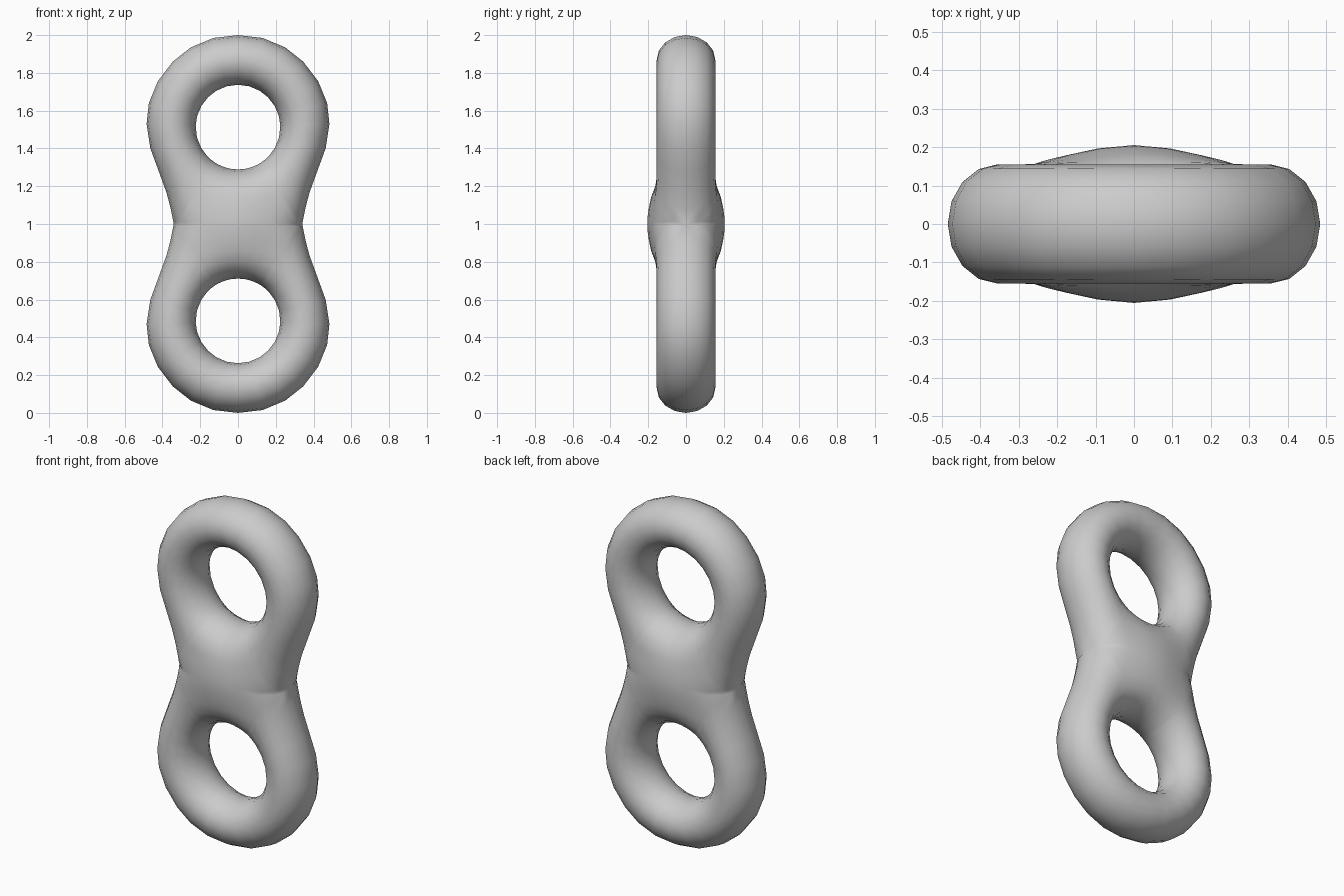
import bpy, bmesh, math
from mathutils import Vector
from mathutils.geometry import intersect_point_line

cube = bpy.data.objects.get("Cube")
if cube:
    bpy.data.objects.remove(cube, do_unlink=True)

# Heights are measured from the waist, which is the mirror plane at z = 1
HOLE = Vector((0, 0.513))
HOLE_R = 0.224
WAIST = 0.34
ROWS = 8
# Outer outline of one quarter, from the crown down to the waist
OUTLINE = [Vector(p) for p in (
    (0, 1.0), (0.13, 0.985), (0.25, 0.935), (0.345, 0.86), (0.425, 0.755),
    (0.472, 0.64), (0.484, 0.53), (0.464, 0.40), (0.42, 0.28),
    (0.378, 0.165), (0.356, 0.08), (WAIST, 0))]
# Points across the middle of the bridge
BRIDGE = [Vector((WAIST * math.cos(math.radians(a)), 0)) for a in (22, 42, 58, 74, 90)]


def edge_distance(p):
    """Distance from p to the outer outline."""
    best = 9.0
    for a, b in zip(OUTLINE, OUTLINE[1:]):
        q, f = intersect_point_line(p, a, b)
        q = a.lerp(b, min(max(f, 0), 1))
        best = min(best, (p - q.to_2d()).length)
    return best


def hump(v, reach):
    """Smooth bump from 1 at zero to 0 at reach."""
    return 0.5 + 0.5 * math.cos(math.pi * min(abs(v) / reach, 1))


def half_depth(p):
    """Rounded tube section, swelling in the middle of the bridge."""
    d_in = max((p - HOLE).length - HOLE_R, 0)
    d_out = edge_distance(p)
    radius = max(min(0.13, (d_in + d_out) / 2), 1e-4)
    k = min(min(d_in, d_out) / radius, 1)
    depth = 0.155 + 0.05 * hump(p.x, WAIST) * hump(p.y, 0.32)
    return depth * math.sqrt(max(1 - (1 - k) ** 2, 0))


# One eighth of the body: rays from the hole rim to the outline or bridge
bm = bmesh.new()
grid = []
for end in OUTLINE + BRIDGE:
    start = HOLE + (end - HOLE).normalized() * HOLE_R
    ray = []
    for i in range(ROWS + 1):
        t = (1 - math.cos(math.pi * i / ROWS)) / 2
        p = start.lerp(end, t)
        on_rim = i == 0 or (i == ROWS and end in OUTLINE)
        y = 0 if on_rim else -half_depth(p)
        ray.append(bm.verts.new((p.x, y, p.y)))
    grid.append(ray)
for a, b in zip(grid, grid[1:]):
    for i in range(ROWS):
        bm.faces.new((a[i], a[i + 1], b[i + 1], b[i]))
bmesh.ops.recalc_face_normals(bm, faces=bm.faces)
if sum(f.normal.y for f in bm.faces) > 0:
    bmesh.ops.reverse_faces(bm, faces=bm.faces)
mesh = bpy.data.meshes.new("double_ring_body")
bm.to_mesh(mesh)
bm.free()

# Mirror the eighth into the whole double ring
body = bpy.data.objects.new("double_ring_body", mesh)
bpy.context.collection.objects.link(body)
body.location.z = 1
mirror = body.modifiers.new("mirror", 'MIRROR')
mirror.use_axis = (True, True, True)
mirror.merge_threshold = 0.0005
mesh.polygons.foreach_set("use_smooth", [True] * len(mesh.polygons))

# Plain grey
grey = bpy.data.materials.new("light_grey")
grey.use_nodes = True
colour = (0.6, 0.6, 0.6, 1)
grey.diffuse_color = colour
grey.node_tree.nodes["Principled BSDF"].inputs["Base Color"].default_value = colour
mesh.materials.append(grey)
